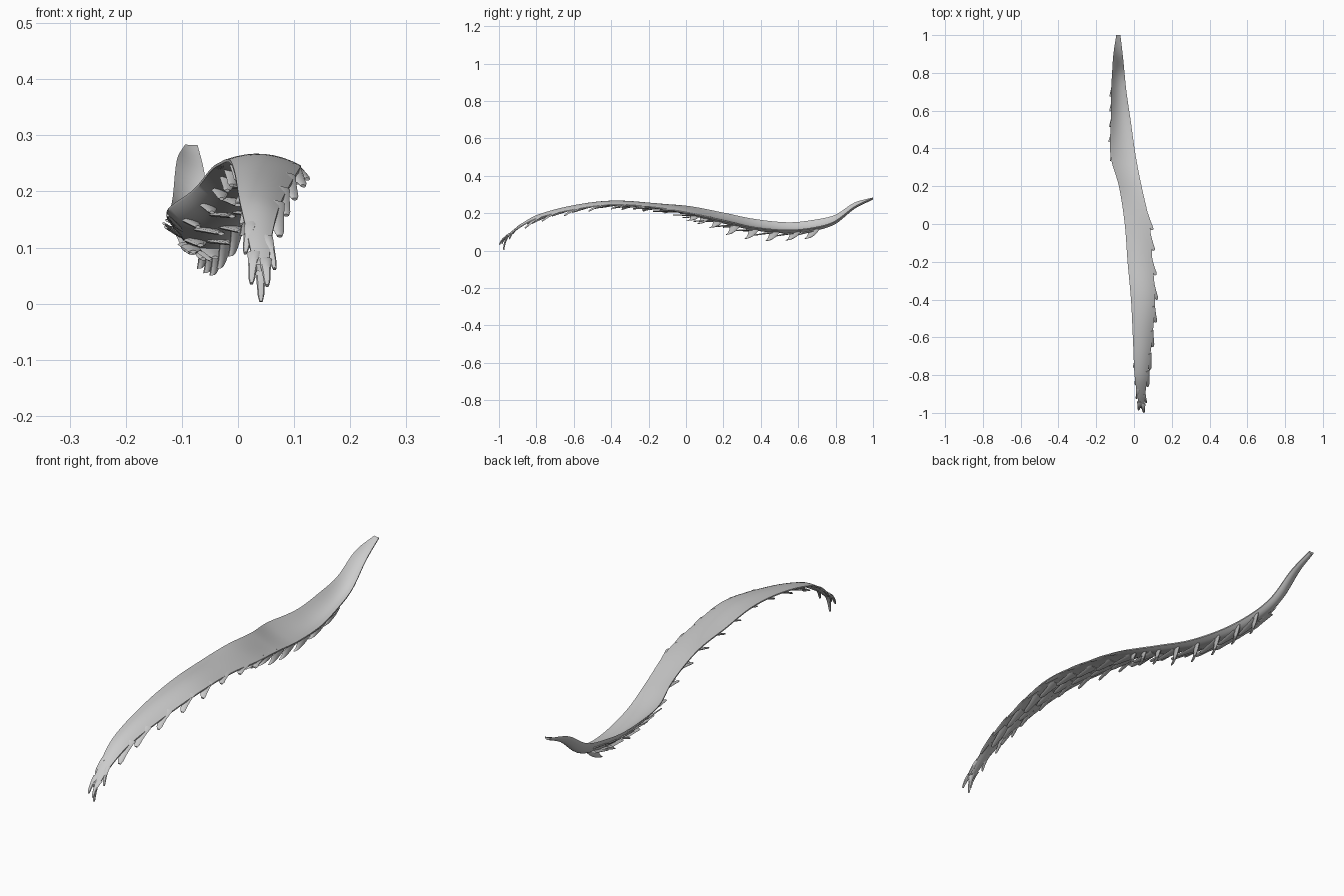
import bpy, bmesh, math, random
from mathutils import Vector

random.seed(4)

# Stations along the strip: y, left x, right x, left z, right z, crown height, thickness
ST = [
    (-0.97, 0.028, 0.054, 0.070, 0.065, 0.002, 0.008),
    (-0.90, 0.016, 0.060, 0.127, 0.120, 0.005, 0.010),
    (-0.80, 0.003, 0.073, 0.184, 0.172, 0.010, 0.012),
    (-0.60, -0.006, 0.097, 0.235, 0.220, 0.014, 0.014),
    (-0.40, -0.016, 0.112, 0.257, 0.246, 0.015, 0.016),
    (-0.20, -0.034, 0.098, 0.251, 0.236, 0.012, 0.020),
    (0.00, -0.049, 0.083, 0.240, 0.206, 0.004, 0.025),
    (0.20, -0.080, 0.040, 0.203, 0.163, -0.007, 0.023),
    (0.36, -0.124, 0.009, 0.170, 0.128, -0.014, 0.018),
    (0.55, -0.123, -0.018, 0.151, 0.112, -0.018, 0.014),
    (0.70, -0.121, -0.040, 0.167, 0.128, -0.018, 0.013),
    (0.80, -0.116, -0.050, 0.192, 0.160, -0.014, 0.012),
    (0.90, -0.109, -0.060, 0.256, 0.234, -0.007, 0.009),
    (1.00, -0.094, -0.072, 0.284, 0.283, -0.001, 0.005),
]


def station(y):
    """Smooth interpolation of the station table at y."""
    y = max(ST[0][0], min(ST[-1][0], y))
    i = max(k for k in range(len(ST) - 1) if ST[k][0] <= y)
    a, b = ST[i], ST[i + 1]
    p, n = ST[max(i - 1, 0)], ST[min(i + 2, len(ST) - 1)]
    h = b[0] - a[0]
    t = (y - a[0]) / h
    out = []
    for c in range(1, 7):
        m0 = (b[c] - p[c]) / (b[0] - p[0]) * h
        m1 = (n[c] - a[c]) / (n[0] - a[0]) * h
        out.append((2*t**3 - 3*t*t + 1)*a[c] + (t**3 - 2*t*t + t)*m0
                   + (3*t*t - 2*t**3)*b[c] + (t**3 - t*t)*m1)
    return out


def point(y, s, under=0.0):
    """Point on the strip: s = 0 left edge, 1 right edge; under = 1 for the lower side."""
    xl, xr, zl, zr, crown, th = station(y)
    arch = 4 * s * (1 - s)
    z = zl + (zr - zl) * s + crown * arch - under * (0.005 + th * arch)
    return Vector((xl + (xr - xl) * s, y, z))


def skin(name, rings):
    """Closed tube through equal-length rings, capped at both ends."""
    bm = bmesh.new()
    vs = [[bm.verts.new(p) for p in r] for r in rings]
    n = len(vs[0])
    for a, b in zip(vs, vs[1:]):
        for k in range(n):
            bm.faces.new((a[k], a[(k + 1) % n], b[(k + 1) % n], b[k]))
    bm.faces.new(vs[0][::-1])
    bm.faces.new(vs[-1])
    bmesh.ops.recalc_face_normals(bm, faces=bm.faces)
    me = bpy.data.meshes.new(name)
    bm.to_mesh(me)
    bm.free()
    ob = bpy.data.objects.new(name, me)
    bpy.context.collection.objects.link(ob)
    bpy.ops.object.select_all(action='DESELECT')
    ob.select_set(True)
    bpy.context.view_layer.objects.active = ob
    bpy.ops.object.shade_smooth_by_angle(angle=math.radians(40))
    return ob


def barb(name, base, tip, width, across, thick=0.006, sag=0.0):
    """Flat curved barb, broad at the root and blunt at the tip."""
    across = Vector(across).normalized()
    normal = (tip - base).cross(across).normalized()
    rings = []
    for i in range(9):
        t = i / 8
        c = base.lerp(tip, t) + Vector((0, 0.6, -1)) * sag * 4 * t * (1 - t)
        w = width * ((1 - t) ** 1.3 * 0.58 + 0.42) * (0.6 if i == 8 else 1) / 2
        d = thick * (1 - 0.4 * t) / 2
        rings.append([c + across * w * math.cos(a) + normal * d * math.sin(a)
                      for a in (k * math.tau / 8 for k in range(8))])
    return skin(name, rings)


# Main strip
rings = []
for i in range(99):
    y = ST[0][0] + (1 - ST[0][0]) * i / 98
    rings.append([point(y, k / 8) for k in range(9)]
                 + [point(y, k / 8, 1) for k in range(8, -1, -1)])
skin("strip", rings)

# Swept teeth continuing the right edge of the front half
for y in (-0.03, -0.14, -0.27, -0.40, -0.52, -0.65, -0.77, -0.86):
    out = 0.011 if y > -0.6 else 0.009
    drop = 0.014 if y > -0.3 else 0.024
    base = point(y + 0.08, 0.84, 0.4)
    tip = point(y, 1) + Vector((out, 0, -drop))
    barb("right_tooth", base, tip, 0.044, (1, 0.45, -0.15), 0.009, -0.003)

# Hanging barbs under the right edge of the back half
for y, z in ((0.01, 0.160), (0.06, 0.142), (0.13, 0.122), (0.22, 0.085), (0.32, 0.063),
             (0.43, 0.051), (0.54, 0.055), (0.64, 0.063)):
    base = point(y + 0.045, 0.78, 0.6)
    tip = Vector((base.x - 0.012, y, z))
    barb("right_hanging_barb", base, tip, 0.064, (0.35, 1, 0.1), 0.014, 0.008)

# Barbs along the left edge
for y in (0.68, 0.60, 0.52, 0.44, 0.34):
    tip = point(y, 0) + Vector((-0.005, -0.005, -0.016))
    barb("left_tooth", point(y + 0.06, 0.18, 0.9), tip, 0.026, (1, -0.2, -0.6), 0.007)
for i in range(10):
    y = 0.24 - 0.115 * i
    tip = point(y, 0.16, 1) + Vector((0, -0.01, -0.030 if y > -0.4 else -0.018))
    barb("left_hanging_barb", point(y + 0.07, 0.22, 0.8), tip, 0.034, (1, 0.2, -0.1), 0.010)
for y in (-0.76, -0.85):
    barb("left_tooth", point(y + 0.07, 0.25, 0.6), point(y, 0) + Vector((-0.003, 0, -0.018)),
         0.022, (1, -0.4, 0), 0.008)

# Overlapping barbs covering the underside
for i in range(14):
    for s in (0.40, 0.66):
        y = 0.64 - 0.108 * i - (0.05 if s > 0.5 else 0)
        drop = random.uniform(0.010, 0.018) + (0.010 if -0.05 < y < 0.4 else 0)
        tip = point(y, s, 1) + Vector((random.uniform(-0.006, 0.006), -0.01, -drop))
        barb("underside_barb", point(y + 0.09, s, 0.9), tip, 0.046, (1, 0.1, 0), 0.010)

# Forked prongs curling down at the front end: root y, root s, tip
for by, s, tip in ((-0.95, 0.5, (0.041, -0.975, 0.004)), (-0.95, 0.75, (0.052, -0.998, 0.032)),
                   (-0.94, 0.2, (0.024, -0.985, 0.036)), (-0.90, 0.75, (0.065, -0.945, 0.062)),
                   (-0.87, 0.25, (0.013, -0.925, 0.090))):
    barb("end_prong", point(by, s, 0.5), Vector(tip), 0.026, (1, 0, 0), 0.012, -0.006)
